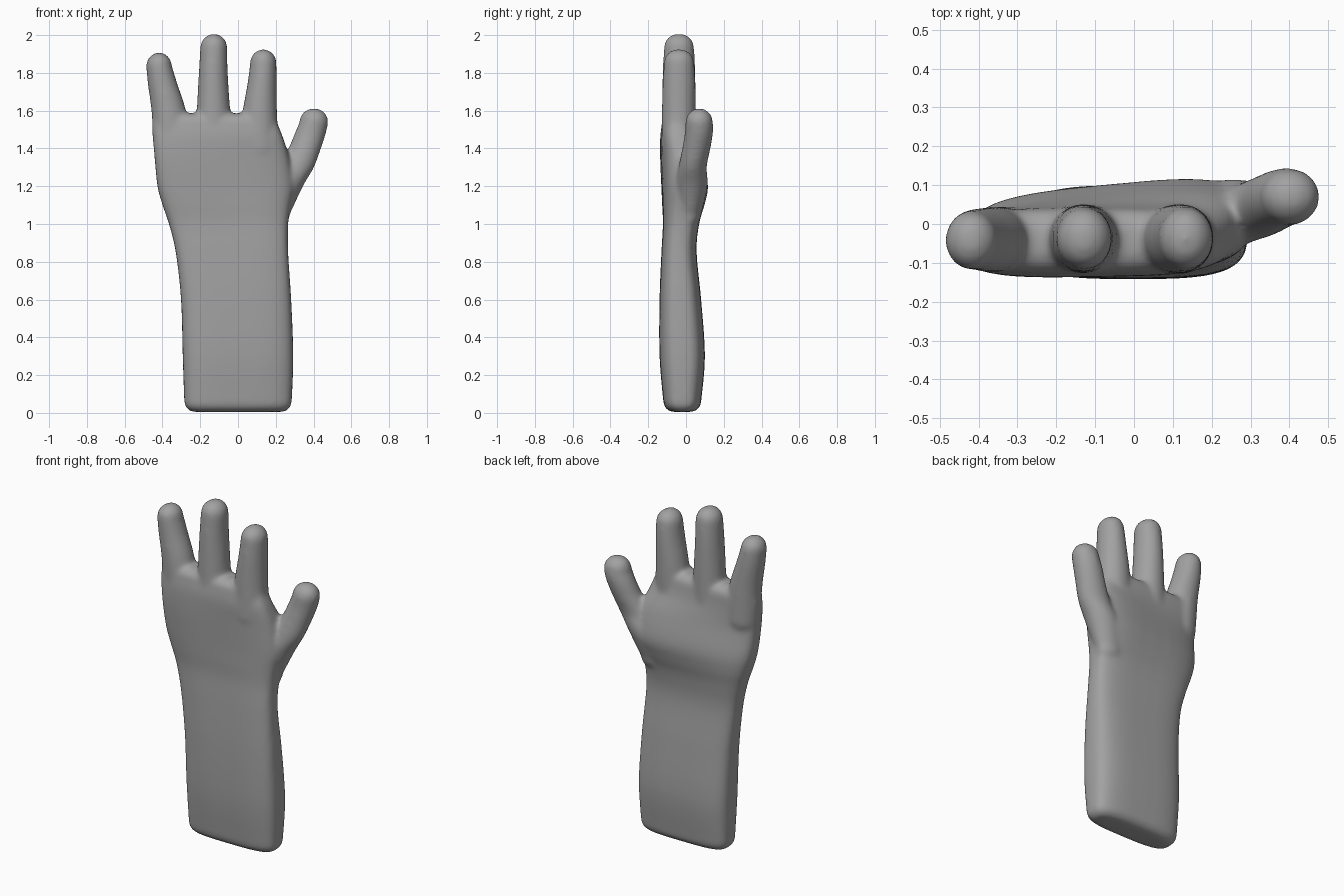
import bpy
from math import sin, cos, pi, copysign
from mathutils import Vector

cube = bpy.data.objects.get("Cube")
if cube:
    bpy.data.objects.remove(cube)

skin = bpy.data.materials.new("plain grey")
skin.use_nodes = True
grey = (0.36, 0.36, 0.36, 1)
skin.diffuse_color = grey
skin.node_tree.nodes["Principled BSDF"].inputs["Base Color"].default_value = grey

SIDES = 40


def spline(rows, steps=5):
    """Smoothly interpolate between the key cross-sections."""
    pts = [Vector(r) for r in rows]
    pts = [pts[0]] + pts + [pts[-1]]
    out = []
    for a, b, c, d in zip(pts, pts[1:], pts[2:], pts[3:]):
        for i in range(steps):
            t = i / steps
            out.append(b + (c - a) * (t / 2)
                       + (a * 2 - b * 5 + c * 4 - d) * (t * t / 2)
                       + (b * 3 - a - c * 3 + d) * (t ** 3 / 2))
    return out + [pts[-1]]


def rounded_end(row, bevel, direction):
    """Shrinking sections that close an end with a round edge."""
    rows = []
    for i in range(1, 8):
        a = i / 7 * pi / 2
        r = row.copy()
        r[0] += direction * bevel * sin(a)
        inset = bevel * (1 - cos(a))
        r[3] = max(r[3] - inset, 0.004)
        r[4] = max(r[4] - inset, 0.004)
        rows.append(r)
    return rows


def loft(rows, bevel, power, verts, faces):
    """Rows hold height, centre x, centre y, half width, half depth, tilt."""
    rows = spline(rows)
    rows = (rounded_end(rows[0], bevel, -1)[::-1] + rows
            + rounded_end(rows[-1], bevel, 1))
    start = len(verts)
    for z, cx, cy, rx, ry, tilt in rows:
        for i in range(SIDES):
            a = 2 * pi * i / SIDES
            u = copysign(abs(cos(a)) ** power, cos(a))
            v = copysign(abs(sin(a)) ** power, sin(a))
            lean = tilt * rx * u * (0.65 + 0.35 * v)
            verts.append((cx + rx * u, cy + ry * v + lean, z))
    for k in range(len(rows) - 1):
        for i in range(SIDES):
            p, q = start + k * SIDES, (i + 1) % SIDES
            faces.append((p + i, p + q, p + SIDES + q, p + SIDES + i))
    last = len(verts) - SIDES
    faces.append(tuple(range(start + SIDES - 1, start - 1, -1)))
    faces.append(tuple(range(last, last + SIDES)))


verts, faces = [], []

# Forearm and palm
loft([(0.06, 0, -.02, .285, .10, 0),
      (0.3, 0, -.02, .293, .12, 0),
      (0.6, -.01, -.03, .292, .11, 0),
      (0.85, -.032, -.037, .298, .093, 0),
      (1.0, -.05, -.027, .316, .095, .02),
      (1.1, -.06, -.017, .34, .108, .06),
      (1.2, -.065, -.013, .362, .115, .1),
      (1.35, -.085, -.03, .357, .104, .1),
      (1.46, -.107, -.043, .345, .093, .03),
      (1.53, -.123, -.043, .333, .084, 0)], .055, .6, verts, faces)

# Three fingers, each running from inside the palm to a domed tip
loft([(1.4, -.345, -.04, .1, .085, 0),
      (1.6, -.367, -.04, .092, .084, 0),
      (1.75, -.401, -.04, .078, .08, 0),
      (1.84, -.418, -.042, .068, .076, 0)], .068, 1, verts, faces)
loft([(1.4, -.13, -.04, .1, .09, 0),
      (1.6, -.13, -.038, .089, .09, 0),
      (1.8, -.131, -.037, .077, .087, 0),
      (1.935, -.128, -.037, .072, .08, 0)], .072, 1, verts, faces)
loft([(1.4, .11, -.04, .105, .09, 0),
      (1.6, .116, -.038, .091, .09, 0),
      (1.75, .128, -.037, .077, .087, 0),
      (1.855, .134, -.037, .07, .08, 0)], .07, 1, verts, faces)

# Thumb
loft([(1.05, .19, .02, .085, .06, 0),
      (1.2, .245, .03, .1, .085, 0),
      (1.3, .305, .035, .098, .075, 0),
      (1.4, .353, .055, .087, .075, 0),
      (1.48, .383, .068, .083, .075, 0),
      (1.54, .402, .07, .077, .073, 0)], .073, 1, verts, faces)

mesh = bpy.data.meshes.new("hand_and_forearm")
mesh.from_pydata(verts, [], faces)
mesh.materials.append(skin)
hand = bpy.data.objects.new("hand_and_forearm", mesh)
bpy.context.collection.objects.link(hand)
bpy.context.view_layer.objects.active = hand
hand.select_set(True)

# Fuse the parts into one skin and soften the joins
remesh = hand.modifiers.new("fuse", 'REMESH')
remesh.mode = 'VOXEL'
remesh.voxel_size = 0.011
remesh.use_smooth_shade = True
soften = hand.modifiers.new("soften", 'SMOOTH')
soften.factor = 0.5
soften.iterations = 16
bpy.ops.object.shade_smooth()
